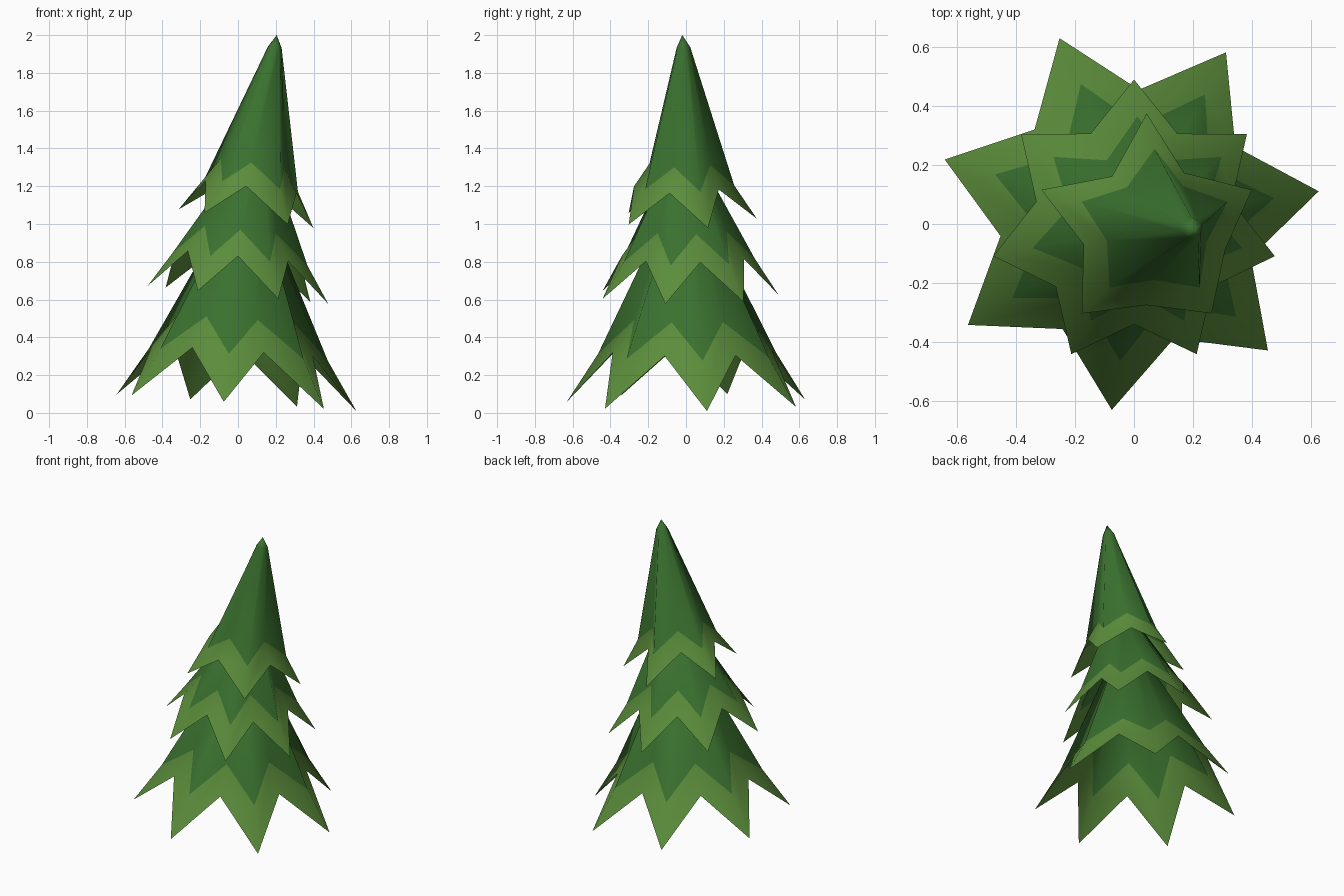
import bpy, bmesh, math

if "Cube" in bpy.data.objects:
    bpy.data.objects.remove(bpy.data.objects["Cube"])


def material(name, rgb):
    m = bpy.data.materials.new(name)
    m.diffuse_color = (*rgb, 1)
    m.use_nodes = True
    m.node_tree.nodes["Principled BSDF"].inputs["Base Color"].default_value = m.diffuse_color
    return m


dark = material("needle_dark", (0.042, 0.165, 0.028))
light = material("needle_light", (0.105, 0.265, 0.044))


def tier(name, points, phase, tilt, rings, apex):
    """Open star-shaped cone. Each ring: centre, tip (radius, z), notch (radius or list, z)."""
    bm = bmesh.new()
    loops = []
    for (cx, cy), (tip_r, tip_z), (notch_r, notch_z) in rings:
        loop = []
        for i in range(points * 2):
            a = math.radians(phase) + math.pi * i / points
            r, z = tip_r, tip_z
            if i % 2:
                r = notch_r[i // 2] if isinstance(notch_r, list) else notch_r
                z = notch_z
            x, y = cx + r * math.cos(a), cy + r * math.sin(a)
            loop.append(bm.verts.new((x, y, z - tilt * (x - cx))))
        loops.append(loop)
    n = points * 2
    for k, (lo, hi) in enumerate(zip(loops, loops[1:])):
        for i in range(n):
            j = (i + 1) % n
            f = bm.faces.new((lo[i], lo[j], hi[j], hi[i]))
            f.material_index = 1 if k == 0 else 0
    # close the top with a fan
    top = bm.verts.new(apex)
    for i in range(n):
        bm.faces.new((loops[-1][i], loops[-1][(i + 1) % n], top))
    for f in bm.faces:
        f.smooth = True
    me = bpy.data.meshes.new(name)
    bm.to_mesh(me)
    bm.free()
    me.materials.append(dark)
    me.materials.append(light)
    ob = bpy.data.objects.new(name, me)
    bpy.context.collection.objects.link(ob)


# Wide bottom branches: hem, colour edge, hidden top
tier("lower_branches", 7, 8, 0.07, [
    ((-0.02, 0.02), (0.653, 0.055), (0.437, 0.33)),
    ((-0.007, 0.02), (0.487, 0.31), (0.315, 0.50)),
    ((0.05, 0.0), (0.10, 1.08), (0.09, 1.08)),
], (0.05, 0, 1.12))

# Middle branches
tier("middle_branches", 7, 90, 0.10, [
    ((0.0, 0.0), (0.49, 0.625), (0.34, 0.83)),
    ((0.012, 0.0), (0.365, 0.815), (0.24, 0.97)),
    ((0.10, -0.01), (0.075, 1.36), (0.07, 1.36)),
], (0.11, -0.01, 1.40))

# Top branches running up to the leaning tip
tier("upper_branches", 5, 90, 0.14, [
    ((0.043, 0.0), (0.375, 1.028), ([0.20, 0.225, 0.275, 0.28, 0.215], 1.20)),
    ((0.07, -0.005), (0.26, 1.205), ([0.16, 0.17, 0.185, 0.185, 0.165], 1.325)),
    ((0.195, -0.015), (0.038, 1.935), (0.034, 1.935)),
], (0.205, -0.02, 2.0))
